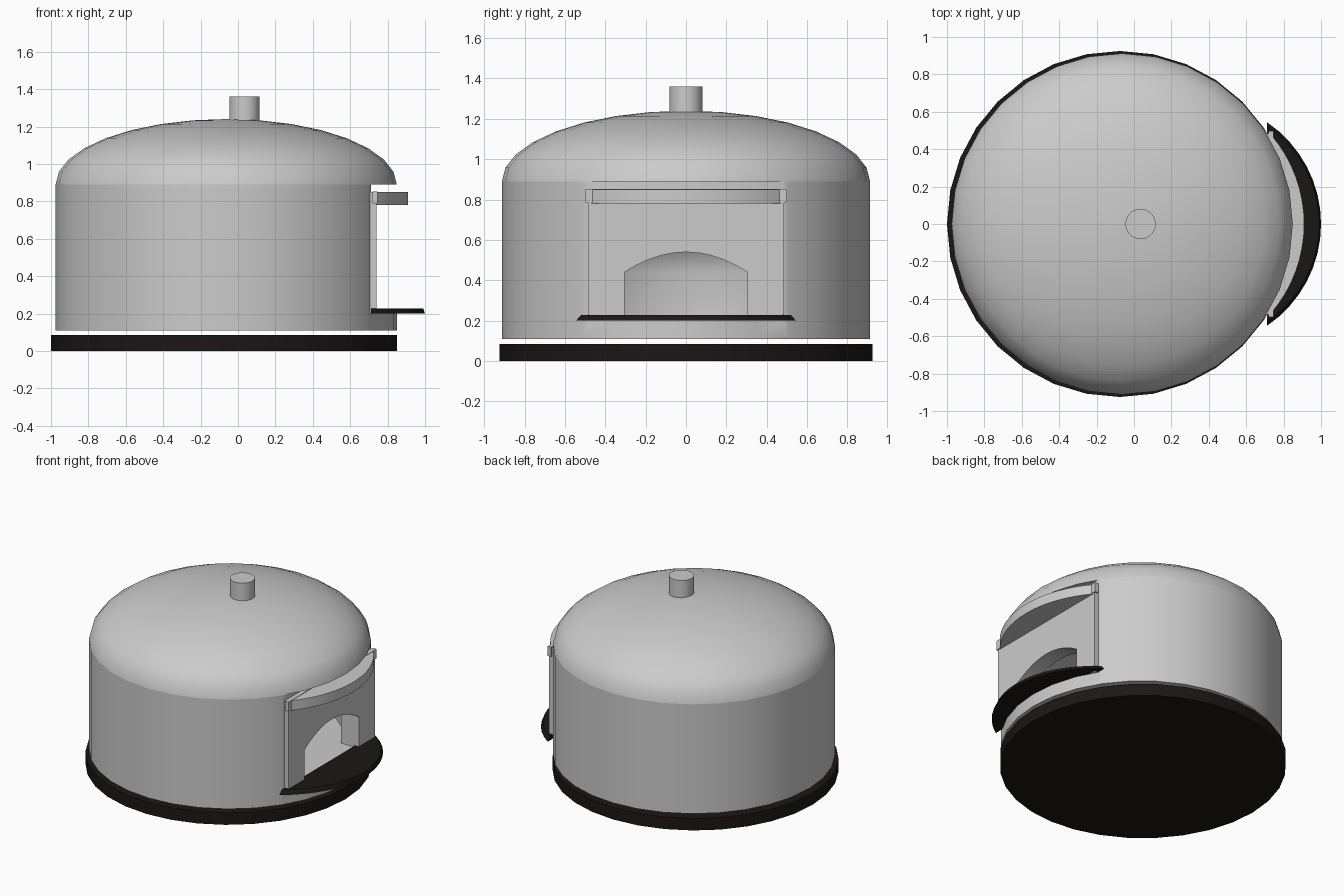
import bpy, bmesh
from math import sin, cos, pi, radians

if "Cube" in bpy.data.objects:
    bpy.data.objects.remove(bpy.data.objects["Cube"])

CX = -0.063     # axis of the round body
SIDES = 32

black = bpy.data.materials.new("black")
black.diffuse_color = (0.012, 0.008, 0.008, 1)
black.use_nodes = True
black.node_tree.nodes["Principled BSDF"].inputs["Base Color"].default_value = black.diffuse_color


def finish(name, bm, mat=None):
    bmesh.ops.remove_doubles(bm, verts=bm.verts, dist=1e-5)
    bmesh.ops.recalc_face_normals(bm, faces=bm.faces)
    me = bpy.data.meshes.new(name)
    bm.to_mesh(me)
    bm.free()
    ob = bpy.data.objects.new(name, me)
    bpy.context.collection.objects.link(ob)
    if mat:
        me.materials.append(mat)
    return ob


def select(ob):
    bpy.ops.object.select_all(action='DESELECT')
    ob.select_set(True)
    bpy.context.view_layer.objects.active = ob


def smooth(ob):
    select(ob)
    bpy.ops.object.shade_smooth_by_angle(angle=radians(32))


def lathe(name, profile, cx=CX, mat=None, sides=SIDES):
    """Closed solid of revolution from (radius, z) points, bottom to top."""
    bm = bmesh.new()
    rings = [[bm.verts.new((cx + r * cos(2 * pi * i / sides), r * sin(2 * pi * i / sides), z))
              for i in range(sides)] for r, z in profile]
    for a, b in zip(rings, rings[1:]):
        for i in range(sides):
            j = (i + 1) % sides
            bm.faces.new((a[i], a[j], b[j], b[i]))
    bm.faces.new(rings[0][::-1])
    bm.faces.new(rings[-1])
    return finish(name, bm, mat)


def prism(name, bottom, offset, top=None, mat=None):
    """Outline extruded by offset (or lofted to a second outline)."""
    bm = bmesh.new()
    a = [bm.verts.new(p) for p in bottom]
    b = [bm.verts.new([p[k] + offset[k] for k in range(3)]) for p in (top or bottom)]
    n = len(a)
    bm.faces.new(a)
    bm.faces.new(b[::-1])
    for i in range(n):
        bm.faces.new((a[i], a[(i + 1) % n], b[(i + 1) % n], b[i]))
    return finish(name, bm, mat)


def box(name, x0, x1, y, z0, z1):
    return prism(name, [(x0, -y, z0), (x1, -y, z0), (x1, y, z0), (x0, y, z0)], (0, 0, z1 - z0))


def bow(x0, x1, half, z, n=16):
    """Circular bow from (x0, -half) through (x1, 0) to (x0, half)."""
    s = x1 - x0
    r = (half * half + s * s) / (2 * s)
    from math import asin
    t = asin(half / r)
    return [(x1 - r + r * cos(-t + 2 * t * i / n), r * sin(-t + 2 * t * i / n), z)
            for i in range(n + 1)]


def cut(ob, cutter):
    cutter.hide_render = True
    cutter.hide_viewport = False
    m = ob.modifiers.new("cut", 'BOOLEAN')
    m.operation = 'DIFFERENCE'
    m.solver = 'EXACT'
    m.object = cutter
    select(ob)
    bpy.ops.object.modifier_apply(modifier=m.name)


# Base disc
base = lathe("base_disc", [(0.925, 0), (0.925, 0.085)], cx=-0.075, mat=black)

# Round body
body = lathe("oven_body", [(0.912, 0.11), (0.912, 0.30), (0.912, 0.70), (0.912, 0.89)])

# Domed roof
dome = lathe("dome", [(max(0.912 * cos(t), 0.001), 0.89 + 0.35 * sin(t))
                      for t in [pi / 2 * i / 8 for i in range(9)]])

# Chimney
chimney = lathe("chimney", [(0.081, 1.19), (0.081, 1.36)], cx=0.035)

# Front plate
plate = box("front_plate", 0.705, 0.74, 0.485, 0.2, 0.85)

# Cutters: flat front, baking chamber, arched doorway
flat = box("flat_cutter", 0.71, 1.2, 0.8, 0.2, 1.0)
chamber = lathe("chamber_cutter", [(0.73, 0.215), (0.73, 0.44)] +
                [(max(0.73 * cos(t), 0.001), 0.44 + 0.33 * sin(t))
                 for t in [pi / 2 * i / 6 for i in range(1, 7)]])
arch = [(0.5, y, 0.44 + 0.1 * (1 - (y / 0.305) ** 2))
        for y in [-0.305 + 0.61 * i / 10 for i in range(11)]]
door = prism("door_cutter", [(0.5, 0.305, 0.216), (0.5, -0.305, 0.216)] + arch, (0.5, 0, 0))

cut(body, flat)
cut(body, chamber)
cut(body, door)
cut(plate, door)
for c in (flat, chamber, door):
    bpy.data.objects.remove(c)

# Canopy above the doorway with its mounting rail
canopy = prism("canopy", bow(0.735, 0.91, 0.475, 0.78), (0, 0, 0.07))
rail = box("canopy_rail", 0.718, 0.745, 0.497, 0.785, 0.853)

# Bowed shelf below the doorway, slightly tapered upward
shelf = prism("shelf", bow(0.71, 1.0, 0.545, 0.2), (0, 0, 0.028),
              top=bow(0.71, 0.99, 0.52, 0.2), mat=black)

for ob in (base, body, dome, chimney, canopy, shelf):
    smooth(ob)
